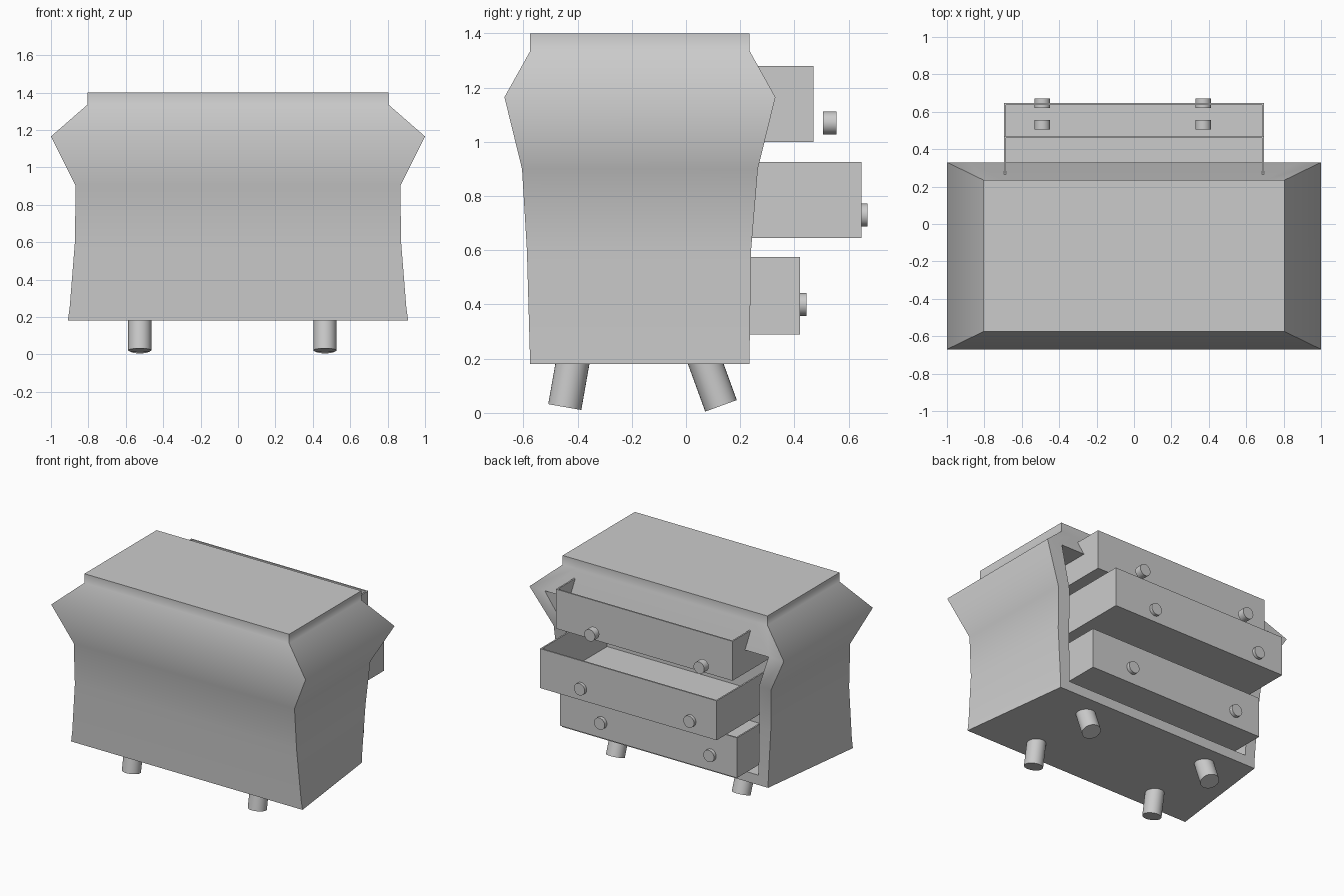
import bpy, bmesh, math
from mathutils import Matrix, Vector

if "Cube" in bpy.data.objects:
    bpy.data.objects.remove(bpy.data.objects["Cube"])

GREY = (0.6, 0.6, 0.6, 1)
mat = bpy.data.materials.new("light_grey")
mat.use_nodes = True
mat.diffuse_color = GREY
mat.node_tree.nodes["Principled BSDF"].inputs["Base Color"].default_value = GREY


def finish(bm, name):
    bmesh.ops.recalc_face_normals(bm, faces=bm.faces)
    mesh = bpy.data.meshes.new(name)
    bm.to_mesh(mesh)
    bm.free()
    mesh.materials.append(mat)
    obj = bpy.data.objects.new(name, mesh)
    bpy.context.scene.collection.objects.link(obj)
    return obj


def cylinder(name, centre, radius, depth, tilt):
    """Round peg, tilted about the x axis."""
    bm = bmesh.new()
    matrix = Matrix.Translation(centre) @ Matrix.Rotation(tilt, 4, "X")
    bmesh.ops.create_cone(bm, cap_ends=True, segments=32, radius1=radius,
                          radius2=radius, depth=depth, matrix=matrix)
    for f in bm.faces:
        f.smooth = len(f.verts) == 4
    for e in bm.edges:
        e.smooth = all(f.smooth for f in e.link_faces)
    return finish(bm, name)


# Cabinet rings: height, front half width, back half width, opening half width, front y, back y
RINGS = [
    (0.18, 0.91, 0.81, 0.735, -0.575, 0.235),
    (0.25, 0.90, 0.812, 0.735, -0.577, 0.235),
    (0.60, 0.872, 0.835, 0.745, -0.587, 0.24),
    (0.90, 0.868, 0.855, 0.76, -0.605, 0.265),
    (1.165, 1.0, 1.0, 0.88, -0.67, 0.33),
    (1.335, 0.805, 0.805, 0.70, -0.575, 0.235),
    (1.40, 0.805, 0.805, 0.70, -0.575, 0.235),
]
OPEN = range(1, 5)      # rings bordering the drawer opening
CAVITY_Y = -0.5


def build_cabinet():
    bm = bmesh.new()
    rings, inner = [], {}
    for i, (z, xf, xb, xo, yf, yb) in enumerate(RINGS):
        outline = [(-xf, yf), (xf, yf), (xb, yb), (xo, yb), (-xo, yb), (-xb, yb)]
        rings.append([bm.verts.new((x, y, z)) for x, y in outline])
        if i in OPEN:
            inner[i] = [bm.verts.new((x, CAVITY_Y, z)) for x in (xo, -xo)]
    # outer skin, leaving the opening free
    for i, (lo, hi) in enumerate(zip(rings, rings[1:])):
        for k in range(6):
            n = (k + 1) % 6
            if k == 3 and i in OPEN and i + 1 in OPEN:
                continue
            bm.faces.new((lo[k], lo[n], hi[n], hi[k])).smooth = True
    # top, bottom
    caps = [bm.faces.new(rings[0]), bm.faces.new(rings[-1])]
    # cavity walls
    for i in list(OPEN)[:-1]:
        a, b = inner[i], inner[i + 1]
        caps.append(bm.faces.new((a[0], a[1], b[1], b[0])))
        for s in (0, 1):
            caps.append(bm.faces.new((rings[i][3 + s], a[s], b[s], rings[i + 1][3 + s])))
    for i in (OPEN[0], OPEN[-1]):
        caps.append(bm.faces.new((rings[i][3], rings[i][4], inner[i][1], inner[i][0])))
    # crisp corners and rims, smooth bulges
    for f in caps:
        for e in f.edges:
            e.smooth = False
    for lo, hi in zip(rings, rings[1:]):
        for k in (0, 1, 2, 5):
            bm.edges.get((lo[k], hi[k])).smooth = False
    return finish(bm, "cabinet")


def build_drawer(name, z0, z1, y1, depth=0.75, half=0.695, wall=0.015):
    """Open-topped box made by insetting and sinking the top face."""
    bm = bmesh.new()
    size = Vector((2 * half, depth, z1 - z0))
    centre = Vector((0, y1 - depth / 2, (z0 + z1) / 2))
    bmesh.ops.create_cube(bm, size=1, matrix=Matrix.Translation(centre) @ Matrix.Diagonal(size).to_4x4())
    top = max(bm.faces, key=lambda f: f.calc_center_median().z)
    bmesh.ops.inset_region(bm, faces=[top], thickness=wall)
    sunk = bmesh.ops.extrude_discrete_faces(bm, faces=[top])["faces"]
    bmesh.ops.translate(bm, verts=sunk[0].verts, vec=(0, 0, wall - size.z))
    return finish(bm, name)


build_cabinet()

# Drawers with their knobs: name, bottom, top, front y, knob y range, knob z
DRAWERS = [
    ("bottom", 0.29, 0.575, 0.42, 0.40, 0.445, 0.40),
    ("middle", 0.645, 0.925, 0.648, 0.62, 0.67, 0.73),
    ("top", 1.0, 1.28, 0.47, 0.505, 0.555, 1.07),
]
for name, z0, z1, y1, k0, k1, kz in DRAWERS:
    build_drawer(name + "_drawer", z0, z1, y1)
    for side, x in (("right", -0.49), ("left", 0.37)):
        cylinder(f"{name}_{side}_knob", (x, (k0 + k1) / 2, kz), 0.042, k1 - k0, math.pi / 2)

# Splayed legs
for side, x in (("right", -0.525), ("left", 0.465)):
    cylinder(f"front_{side}_leg", (x, -0.43, 0.12), 0.062, 0.2, math.radians(-10))
    cylinder(f"back_{side}_leg", (x, 0.095, 0.12), 0.062, 0.2, math.radians(20))
